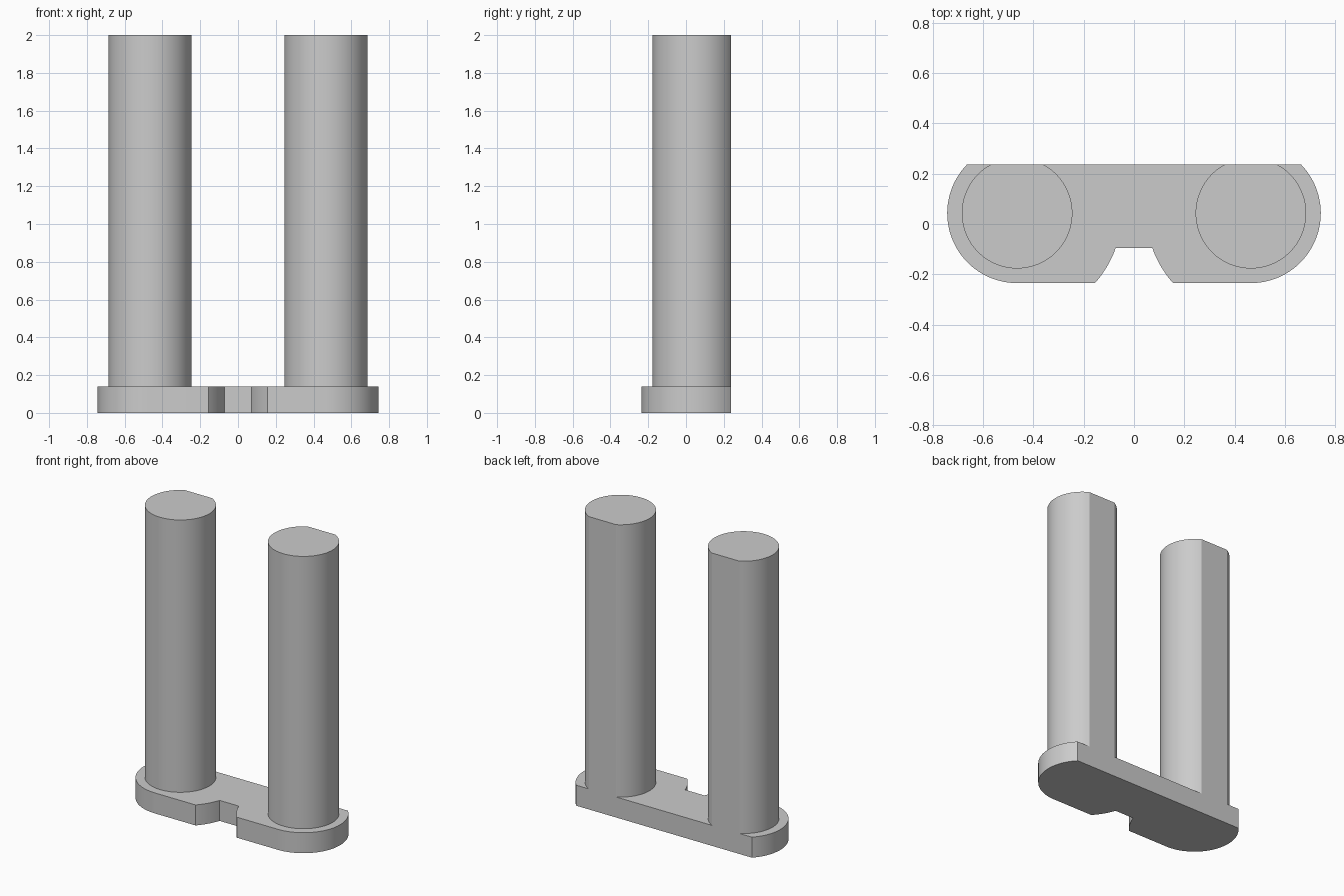
import bpy
import bmesh
from math import sin, cos, asin, atan2, pi, sqrt

if "Cube" in bpy.data.objects:
    bpy.data.objects.remove(bpy.data.objects["Cube"])

CX, CY = 0.465, 0.043        # post axis
POST_R, END_R, NOTCH_R = 0.22, 0.278, 0.416
BACK, FRONT, NOTCH_Y = 0.237, -0.235, -0.095
BASE_H, TOP = 0.14, 2.0

grey = bpy.data.materials.new("plain grey")
grey.use_nodes = True
colour = (0.6, 0.6, 0.6, 1)
grey.diffuse_color = colour
grey.node_tree.nodes["Principled BSDF"].inputs["Base Color"].default_value = colour


def arc(cx, r, a0, a1, n):
    """Points on an arc around a post axis."""
    steps = [a0 + (a1 - a0) * i / n for i in range(n + 1)]
    return [(cx + r * cos(a), CY + r * sin(a)) for a in steps]


def extrude(name, outline, z0, z1):
    """Solid prism from a counter-clockwise outline."""
    bm = bmesh.new()
    face = bm.faces.new([bm.verts.new((x, y, z0)) for x, y in outline])
    new = bmesh.ops.extrude_face_region(bm, geom=[face])["geom"]
    verts = [g for g in new if isinstance(g, bmesh.types.BMVert)]
    bmesh.ops.translate(bm, verts=verts, vec=(0, 0, z1 - z0))
    bmesh.ops.recalc_face_normals(bm, faces=bm.faces)
    mesh = bpy.data.meshes.new(name)
    bm.to_mesh(mesh)
    bm.free()
    mesh.materials.append(grey)
    obj = bpy.data.objects.new(name, mesh)
    bpy.context.collection.objects.link(obj)
    bpy.ops.object.select_all(action="DESELECT")
    obj.select_set(True)
    bpy.context.view_layer.objects.active = obj
    bpy.ops.object.shade_smooth_by_angle(angle=pi / 9)
    return obj


# Base plate: right half outline from the notch round to the back, then mirrored
notch_top = pi + asin((CY - NOTCH_Y) / NOTCH_R)
notch_low = pi + asin((CY - FRONT) / NOTCH_R)
half = arc(CX, NOTCH_R, notch_top, notch_low, 10)
half += arc(CX, END_R, -pi / 2, asin((BACK - CY) / END_R), 40)
extrude("base_plate", half + [(-x, y) for x, y in reversed(half)], 0, BASE_H)

# Posts: round columns with a flat cut along the back
flat = asin((BACK - CY) / POST_R)
for side, name in ((1, "left_post"), (-1, "right_post")):
    extrude(name, arc(side * CX, POST_R, pi - flat, 2 * pi + flat, 64), BASE_H, TOP)
